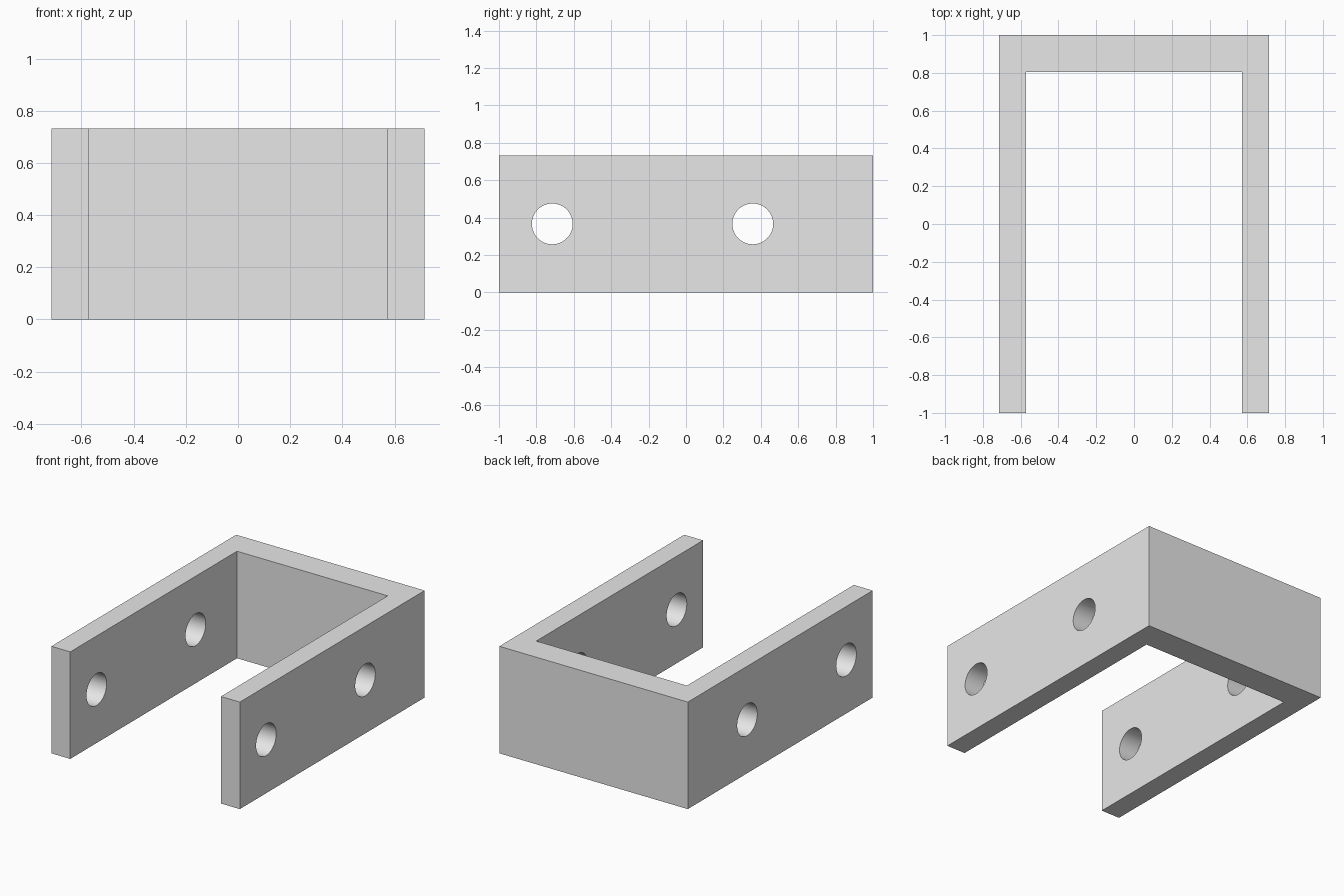
import bpy
import bmesh
import math

cube = bpy.data.objects.get("Cube")
if cube:
    bpy.data.objects.remove(cube, do_unlink=True)

HALF_W, INNER_W = 0.714, 0.571
HALF_L, INNER_Y = 1.0, 0.805
HEIGHT = 0.733
HOLE_R = 0.109
HOLE_YS = (-0.715, 0.357)

# Plain grey finish
grey = bpy.data.materials.new("light_grey")
grey.use_nodes = True
grey.diffuse_color = (0.8, 0.8, 0.8, 1)
grey.node_tree.nodes["Principled BSDF"].inputs["Base Color"].default_value = grey.diffuse_color

# U-shaped bracket: half outline mirrored across x, then extruded upward
half = [(HALF_W, HALF_L), (HALF_W, -HALF_L), (INNER_W, -HALF_L), (INNER_W, INNER_Y)]
outline = half + [(-x, y) for x, y in reversed(half)]
bm = bmesh.new()
base = bm.faces.new([bm.verts.new((x, y, 0)) for x, y in outline])
top = bmesh.ops.extrude_face_region(bm, geom=[base])["geom"]
bmesh.ops.translate(bm, vec=(0, 0, HEIGHT), verts=[v for v in top if isinstance(v, bmesh.types.BMVert)])
bmesh.ops.recalc_face_normals(bm, faces=bm.faces)
mesh = bpy.data.meshes.new("u_bracket")
bm.to_mesh(mesh)
bm.free()
mesh.materials.append(grey)
bracket = bpy.data.objects.new("u_bracket", mesh)
bpy.context.collection.objects.link(bracket)

# Round holes drilled straight through both arms
for y in HOLE_YS:
    bpy.ops.mesh.primitive_cylinder_add(vertices=64, radius=HOLE_R, depth=2,
                                        location=(0, y, HEIGHT / 2),
                                        rotation=(0, math.pi / 2, 0))
    drill = bpy.context.object
    drill.name = "hole_cutter"
    drill.hide_render = True
    drill.data.materials.append(grey)
    cut = bracket.modifiers.new("arm_holes", "BOOLEAN")
    cut.operation = "DIFFERENCE"
    cut.solver = "EXACT"
    cut.object = drill
    bpy.ops.object.select_all(action="DESELECT")
    bracket.select_set(True)
    bpy.context.view_layer.objects.active = bracket
    bpy.ops.object.modifier_apply(modifier=cut.name)
    bpy.data.objects.remove(drill, do_unlink=True)

# Smooth hole walls, sharp bracket edges
bpy.ops.object.shade_smooth_by_angle(angle=math.radians(30))
